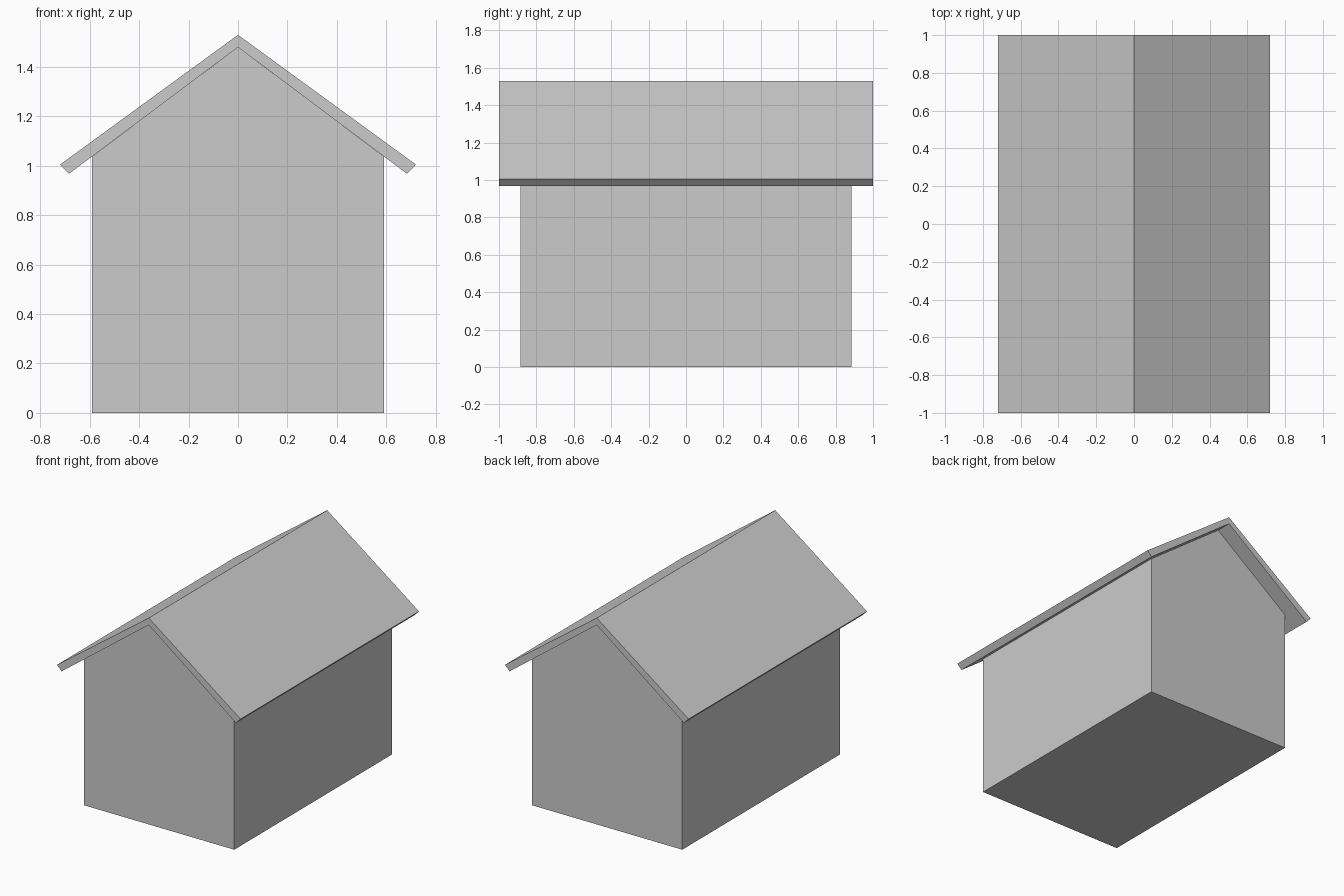
import bpy, bmesh

if "Cube" in bpy.data.objects:
    bpy.data.objects.remove(bpy.data.objects["Cube"])

def prism(name, half_profile, half_depth):
    """Extrude a profile, mirrored across x = 0, along y."""
    left = [(-x, z) for x, z in reversed(half_profile) if x > 0]
    # the profile starts and may end on the centre line
    if half_profile[-1][0] == 0:
        pts = half_profile + left
    else:
        pts = left + half_profile
    bm = bmesh.new()
    face = bm.faces.new([bm.verts.new((x, -half_depth, z)) for x, z in pts])
    ext = bmesh.ops.extrude_face_region(bm, geom=[face], use_keep_orig=True)
    verts = [g for g in ext["geom"] if isinstance(g, bmesh.types.BMVert)]
    bmesh.ops.translate(bm, verts=verts, vec=(0, 2 * half_depth, 0))
    bmesh.ops.recalc_face_normals(bm, faces=bm.faces)
    mesh = bpy.data.meshes.new(name)
    bm.to_mesh(mesh)
    bm.free()
    obj = bpy.data.objects.new(name, mesh)
    bpy.context.collection.objects.link(obj)
    return obj

# House body with gabled ends
prism("house_body", [(0.59, 0), (0.59, 1.038), (0, 1.48)], 0.885)

# Overhanging roof: outer ridge, eave edge, inner ridge
prism("roof", [(0, 1.53), (0.72, 1.005), (0.684, 0.968), (0, 1.48)], 1.0)
